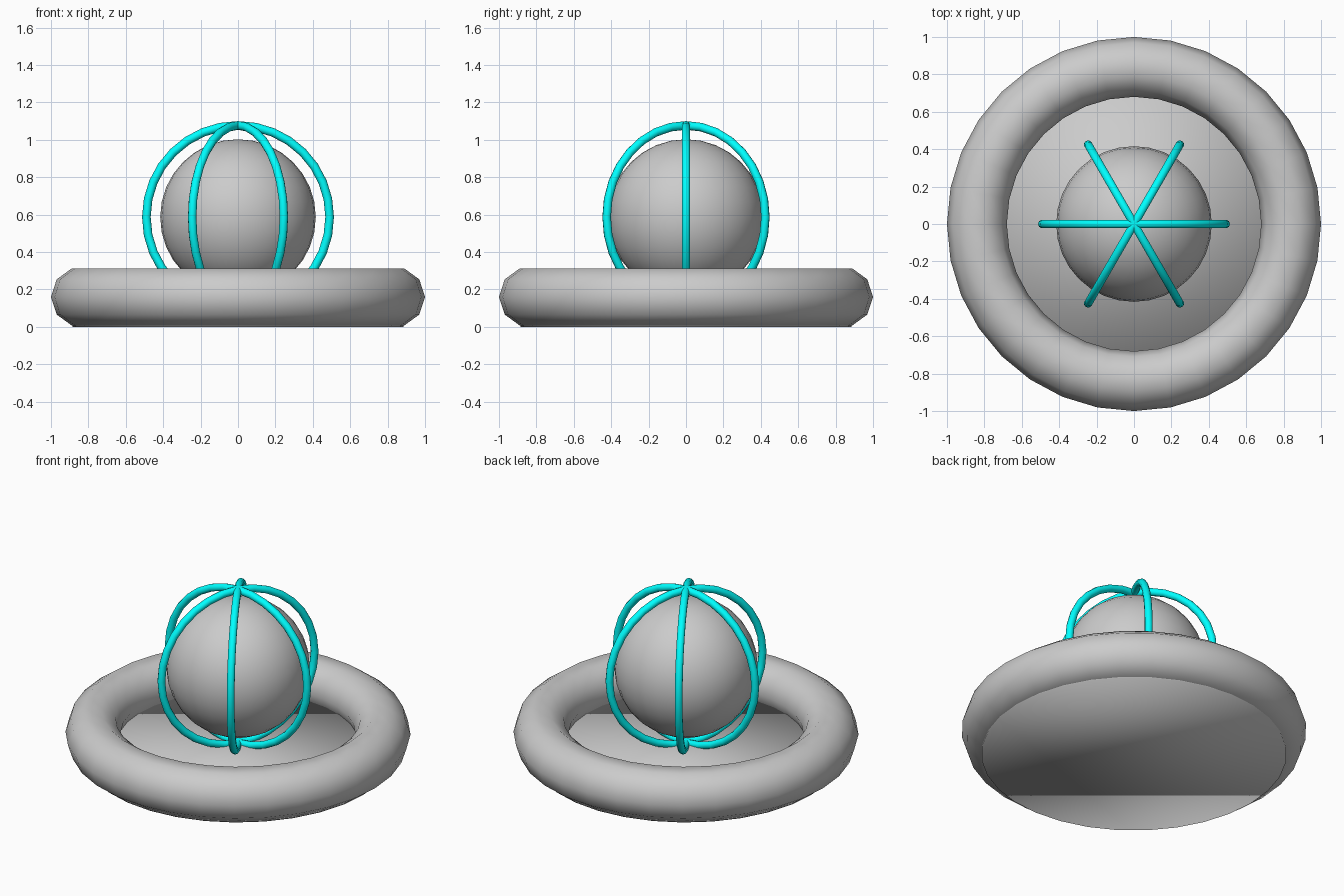
import bpy
from math import pi, radians

if "Cube" in bpy.data.objects:
    bpy.data.objects.remove(bpy.data.objects["Cube"])

cyan = bpy.data.materials.new("cyan")
cyan.diffuse_color = (0, 1, 1, 1)
cyan.use_nodes = True
cyan.node_tree.nodes["Principled BSDF"].inputs["Base Color"].default_value = cyan.diffuse_color


def finish(name):
    ob = bpy.context.object
    ob.name = name
    bpy.ops.object.shade_smooth()
    return ob


# thick base ring
bpy.ops.mesh.primitive_torus_add(major_segments=32, minor_segments=10,
                                 major_radius=0.84, minor_radius=0.16,
                                 location=(0, 0, 0.16))
finish("base_ring")

# floor disc closing the ring
bpy.ops.mesh.primitive_cylinder_add(vertices=32, radius=0.885, depth=0.1,
                                    location=(0, 0, 0.05))
finish("base_disc")

# central ball
bpy.ops.mesh.primitive_uv_sphere_add(segments=32, ring_count=16, radius=0.416,
                                     location=(0, 0, 0.587))
finish("ball")

# three upright hoops caging the ball
for i in range(3):
    bpy.ops.mesh.primitive_torus_add(major_segments=32, minor_segments=10,
                                     major_radius=0.49, minor_radius=0.023,
                                     location=(0, 0, 0.587),
                                     rotation=(pi / 2, 0, radians(60 * i)))
    finish(f"cage_hoop_{i + 1}").data.materials.append(cyan)
